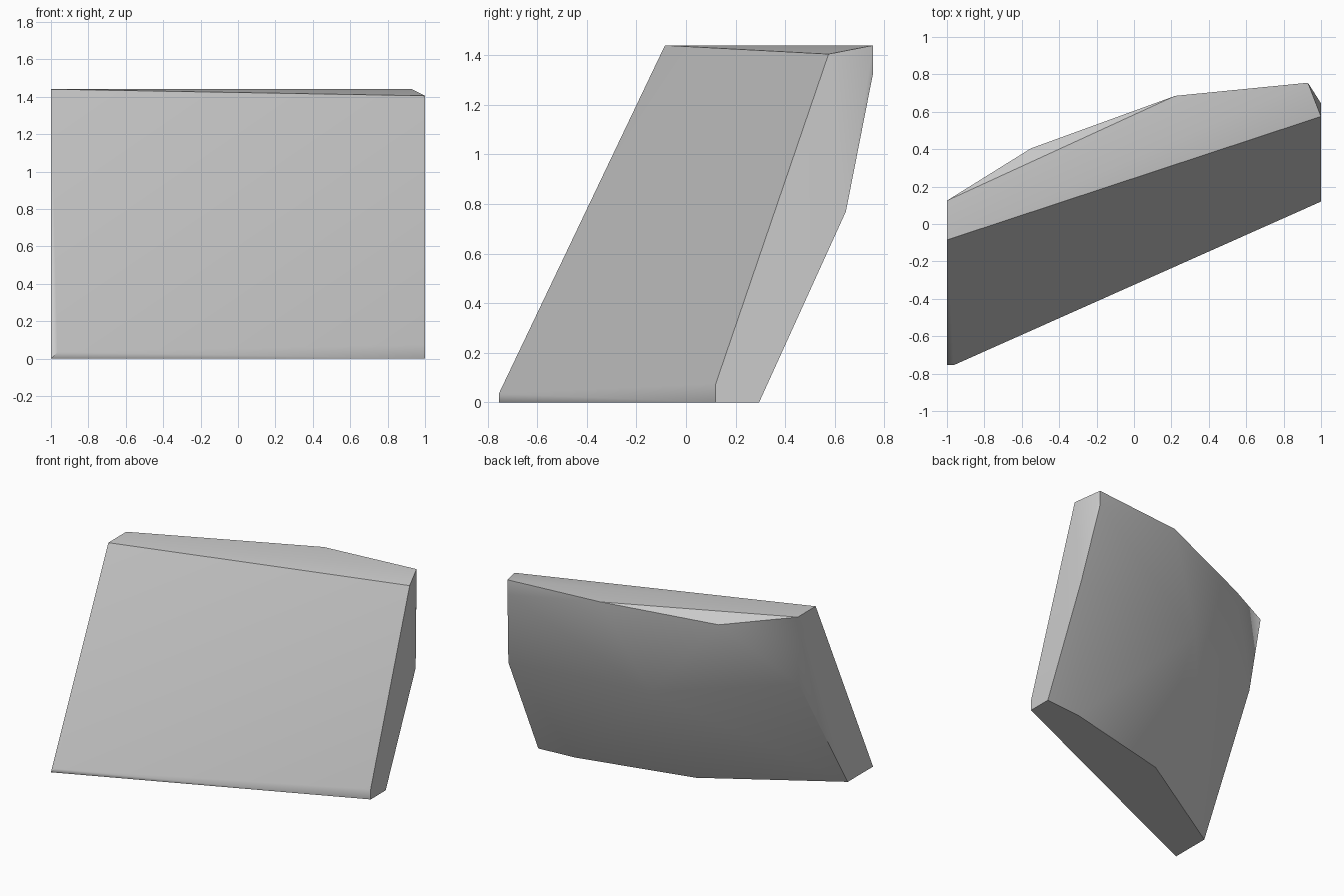
import bpy
import bmesh
import math

# Remove the default object
default_cube = bpy.data.objects.get("Cube")
if default_cube:
    bpy.data.objects.remove(default_cube, do_unlink=True)


def make_material(name, value):
    """One plain grey stone colour."""
    material = bpy.data.materials.new(name)
    material.use_nodes = True
    colour = (value, value, value, 1.0)
    material.diffuse_color = colour
    shader = material.node_tree.nodes["Principled BSDF"]
    shader.inputs["Base Color"].default_value = colour
    shader.inputs["Roughness"].default_value = 0.8
    return material


def make_convex_block(name, outlines, material):
    """Wrap a convex skin around the outlines of a chiselled block."""
    mesh = bpy.data.meshes.new(name)
    bm = bmesh.new()
    for outline in outlines:
        for point in outline:
            bm.verts.new(point)
    bmesh.ops.convex_hull(bm, input=bm.verts[:])
    loose = [v for v in bm.verts if not v.link_faces]
    bmesh.ops.delete(bm, geom=loose, context="VERTS")
    bmesh.ops.dissolve_limit(bm, angle_limit=math.radians(1),
                             verts=bm.verts[:], edges=bm.edges[:])
    bmesh.ops.recalc_face_normals(bm, faces=bm.faces[:])
    bm.to_mesh(mesh)
    bm.free()
    mesh.materials.append(material)
    block = bpy.data.objects.new(name, mesh)
    bpy.context.collection.objects.link(block)
    return block


# Flat front face, with a thin bevel along its foot
front_face = [
    (-1, -0.085, 1.44), (1, 0.575, 1.405),
    (-0.965, -0.755, 0.035), (1, 0.12, 0.075),
]

# Flat base, curved along the back
base_outline = [
    (-1, -0.755, 0), (1, 0.12, 0), (1, 0.295, 0),
    (0.71, 0.27, 0), (-0.13, 0.07, 0), (-1, -0.46, 0),
]

# Belt around the middle of the back, with one strong bulge
back_belt = [(-0.96, 0.057, 0.91), (-0.08, 0.54, 0.8), (1, 0.645, 0.77)]

# Back rim of the top, with a chipped corner
top_rim = [
    (-1, 0.125, 1.44), (-0.55, 0.405, 1.37), (0.22, 0.685, 1.44),
    (0.93, 0.755, 1.44), (0.93, 0.755, 1.33),
]

stone = make_material("stone grey", 0.6)
slab = make_convex_block(
    "leaning_stone_slab", [front_face, base_outline, back_belt, top_rim], stone)

# Soft shading over the back, crisp at the main edges
bpy.ops.object.select_all(action="DESELECT")
slab.select_set(True)
bpy.context.view_layer.objects.active = slab
bpy.ops.object.shade_smooth_by_angle(angle=math.radians(43))
weighted = slab.modifiers.new("weighted_normals", "WEIGHTED_NORMAL")
weighted.keep_sharp = True
